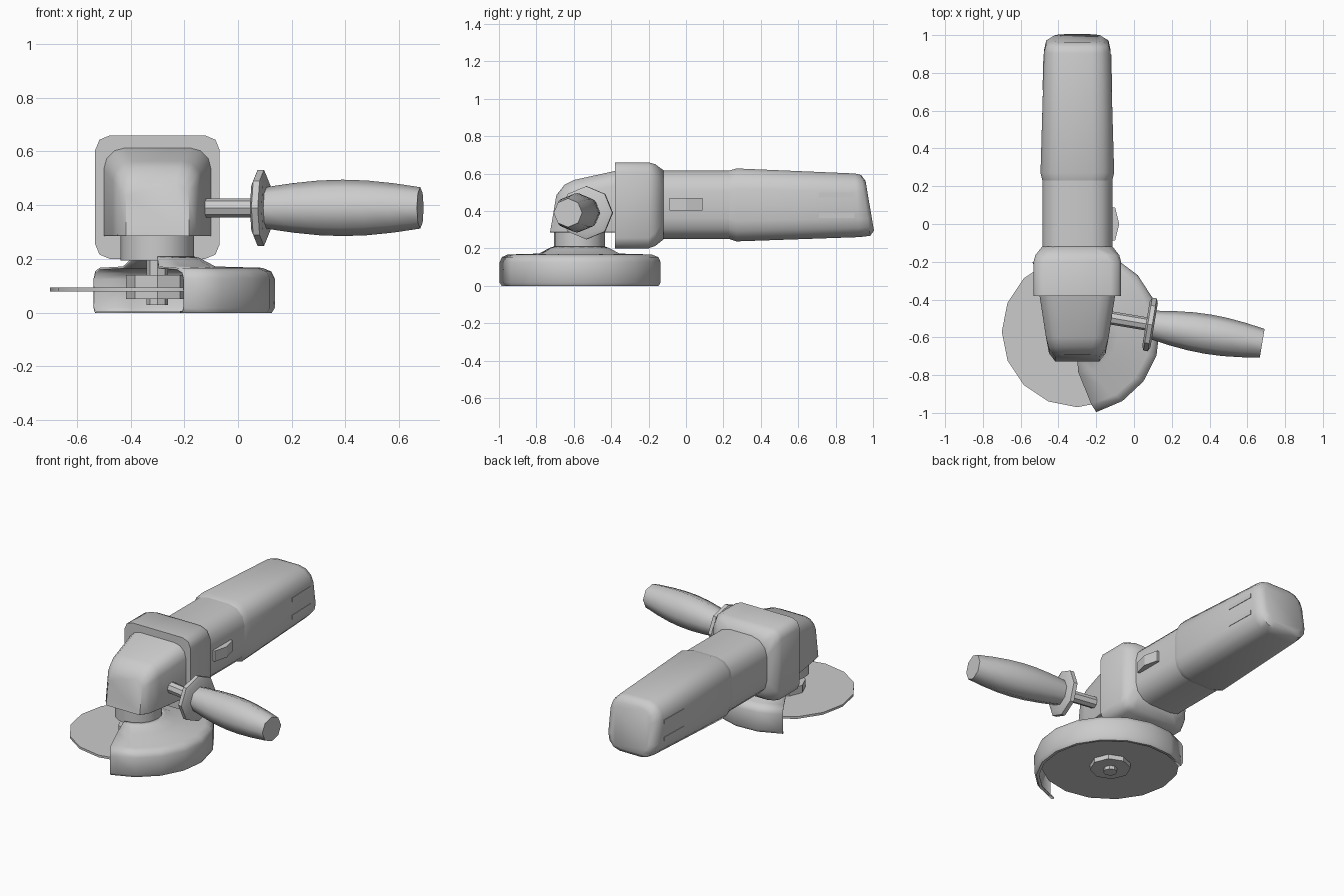
import bpy, bmesh, math
from mathutils import Matrix, Vector

if "Cube" in bpy.data.objects:
    bpy.data.objects.remove(bpy.data.objects["Cube"])

grey = bpy.data.materials.new("plain grey")
grey.use_nodes = True
grey.diffuse_color = (0.6, 0.6, 0.6, 1)
grey.node_tree.nodes["Principled BSDF"].inputs["Base Color"].default_value = (0.6, 0.6, 0.6, 1)

CX = -0.3                 # centre line of the body
SPINDLE = (CX, -0.57)     # axis of the cutting disc


def make(name, rows, cap=True, closed=True, angle=35):
    """Skin a list of equal-length point rows."""
    bm = bmesh.new()
    grid = [[bm.verts.new(p) for p in row] for row in rows]
    n = len(rows[0])
    for a, b in zip(grid, grid[1:]):
        for i in range(n if closed else n - 1):
            j = (i + 1) % n
            bm.faces.new((a[i], a[j], b[j], b[i]))
    if cap:
        bm.faces.new(grid[0])
        bm.faces.new(grid[-1])
    bmesh.ops.recalc_face_normals(bm, faces=bm.faces)
    mesh = bpy.data.meshes.new(name)
    bm.to_mesh(mesh)
    bm.free()
    obj = bpy.data.objects.new(name, mesh)
    bpy.context.collection.objects.link(obj)
    mesh.materials.append(grey)
    bpy.ops.object.select_all(action='DESELECT')
    obj.select_set(True)
    bpy.context.view_layer.objects.active = obj
    bpy.ops.object.shade_smooth_by_angle(angle=math.radians(angle))
    return obj


def section(y, half, low, high, r_top, r_low, shear=0, steps=3):
    """Rounded rectangle across the body; shear leans it along y with height."""
    points = []
    corners = ((1, 1, 0), (-1, 1, 90), (-1, -1, 180), (1, -1, 270))
    for sx, sz, start in corners:
        r = r_top if sz > 0 else r_low
        for k in range(steps + 1):
            a = math.radians(start + 90 * k / steps)
            x = sx * (half - r) + r * math.cos(a)
            z = (high - r if sz > 0 else low + r) + r * math.sin(a)
            points.append((CX + x, y + shear * (z - low), z))
    return points


def lathe(name, profile, sides, matrix, angle=35):
    """Turn a (radius, height) profile around the local z axis."""
    rows = [[matrix @ Vector((r * math.cos(math.tau * i / sides),
                              r * math.sin(math.tau * i / sides), h))
             for i in range(sides)] for r, h in profile]
    return make(name, rows, angle=angle)


# Motor barrel and rear grip
make("motor_barrel", [section(y, 0.185, 0.25, 0.615, 0.11, 0.11) for y in (-0.15, 0.26)])
make("rear_grip", [
    section(0.23, 0.185, 0.25, 0.615, 0.11, 0.11),
    section(0.27, 0.195, 0.237, 0.627, 0.11, 0.11),
    section(0.93, 0.176, 0.26, 0.6, 0.10, 0.10, -0.08),
    section(0.985, 0.165, 0.267, 0.592, 0.09, 0.09, -0.15),
    section(1.005, 0.13, 0.295, 0.56, 0.07, 0.07, -0.17)], angle=50)

# Collar between the barrel and the gear head
make("collar", [
    section(-0.38, 0.232, 0.2, 0.66, 0.055, 0.055, steps=2),
    section(-0.2, 0.232, 0.2, 0.66, 0.055, 0.055, steps=2),
    section(-0.165, 0.222, 0.212, 0.65, 0.07, 0.07, steps=2),
    section(-0.12, 0.187, 0.248, 0.617, 0.10, 0.10, steps=2)], angle=50)

# Gear head, tapering to the front with a flat underside
make("gear_head", [
    section(-0.36, 0.203, 0.285, 0.618, 0.08, 0.004),
    section(-0.60, 0.166, 0.285, 0.565, 0.075, 0.004),
    section(-0.685, 0.15, 0.285, 0.54, 0.07, 0.004, 0.14),
    section(-0.727, 0.118, 0.285, 0.485, 0.05, 0.004, 0.17)], angle=45)

# Parts stacked on the spindle
axis = Matrix.Translation((*SPINDLE, 0))
lathe("bearing_neck", [(0.137, 0.195), (0.137, 0.3)], 16, axis)
lathe("spindle", [(0.04, 0.028), (0.04, 0.2)], 8, axis)
lathe("clamp_flange", [(0.118, 0.05), (0.118, 0.14)], 8, axis)
lathe("cutting_disc", [(0.4, 0.079), (0.4, 0.093)], 16, axis)

# Guard: an open sweep, its ends slanting from hub to rim
profile = [(0.137, 0.205), (0.155, 0.2), (0.215, 0.168), (0.39, 0.163),
           (0.422, 0.15), (0.434, 0.125), (0.434, 0.018), (0.424, 0.002), (0.41, 0.002)]
rows = []
for r, z in profile:
    t = min(1, max(0, (r - 0.19) / 0.24))
    start, end, steps = -90 + 13 * t, 127 - 4 * t, 10
    row = []
    for k in range(steps + 1):
        a = math.radians(start + (end - start) * k / steps)
        row.append((SPINDLE[0] + r * math.cos(a), SPINDLE[1] + r * math.sin(a), z))
    rows.append(row)
guard = make("disc_guard", rows, cap=False, closed=False, angle=50)
shell = guard.modifiers.new("thickness", 'SOLIDIFY')
shell.thickness = 0.008
shell.offset = 0

# Side handle, angled slightly forward
side = (Matrix.Translation((0.085, -0.532, 0.39)) @ Matrix.Rotation(math.radians(-9.5), 4, 'Z')
        @ Matrix.Rotation(math.radians(90), 4, 'Y'))
lathe("side_handle_rod", [(0.035, -0.3), (0.035, 0.03)], 8, side)
lathe("side_handle_flange", [(0.118, -0.022), (0.142, -0.012), (0.142, 0.012), (0.118, 0.022)],
      8, side, 25)
lathe("side_handle_grip", [(0.076, 0.01), (0.092, 0.12), (0.102, 0.22), (0.105, 0.31),
                           (0.102, 0.4), (0.092, 0.5), (0.077, 0.602)], 8, side, 50)

# Rocker switch on the left side of the barrel
rocker = [(-0.13, -0.088), (-0.1, -0.088), (-0.078, 0.0), (-0.1, 0.088), (-0.13, 0.088)]
make("rocker_switch", [[(x, y, z) for x, y in rocker] for z in (0.403, 0.47)], angle=10)

# Thin vent strips on both sides of the rear grip
for sign, label in ((1, "left"), (-1, "right")):
    for level, z in (("lower", 0.375), ("upper", 0.485)):
        ends = [(0.71, 0.1835), (0.9, 0.1785)]
        make(f"vent_{label}_{level}", [
            [(CX + sign * (half + dx), y, z + dz)
             for dx, dz in ((-0.004, -0.013), (0.001, -0.013), (0.001, 0.013), (-0.004, 0.013))]
            for y, half in ends], angle=10)
